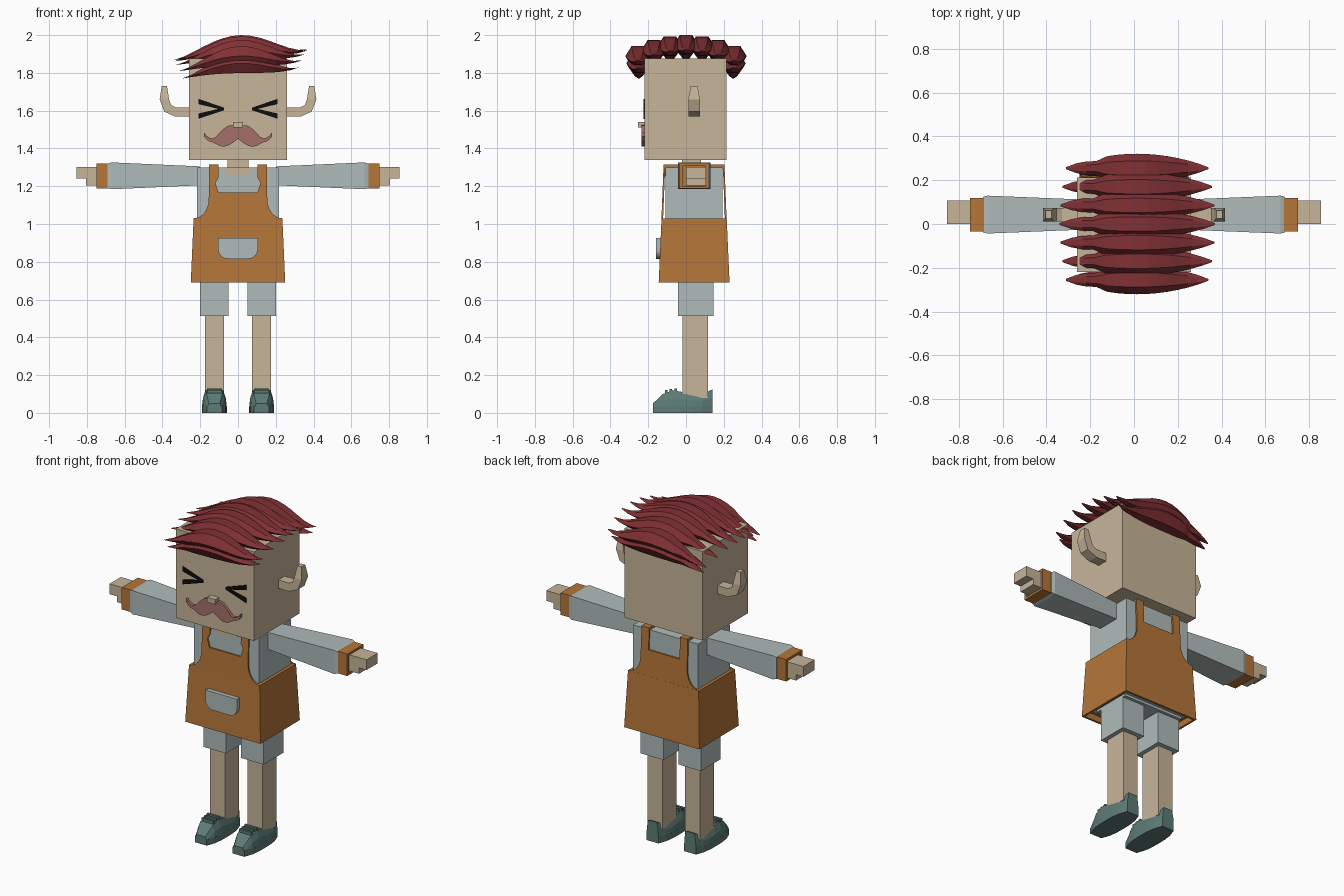
import bpy
import bmesh
from math import sin, cos, pi, radians, exp

default_cube = bpy.data.objects.get("Cube")
if default_cube:
    bpy.data.objects.remove(default_cube, do_unlink=True)


def material(name, *colour):
    """Flat material from a linear colour."""
    result = bpy.data.materials.new(name)
    result.use_nodes = True
    result.diffuse_color = (*colour, 1)
    shader = result.node_tree.nodes["Principled BSDF"]
    shader.inputs["Base Color"].default_value = (*colour, 1)
    return result


skin = material("skin", .57, .46, .32)
cloth = material("pale grey cloth", .43, .5, .49)
orange = material("orange cloth", .46, .18, .04)
dark_red = material("dark red hair", .22, .03, .035)
rose = material("dusty rose", .38, .16, .14)
leather = material("teal leather", .11, .2, .18)
black = material("black", .004, .004, .004)

# Shared centre lines
body_y = .043
arm_z = 1.255
strap_x = .128
skirt_top = 1.03


def loft(name, mat, rings):
    """Join equal-sized rings of points into a closed solid."""
    bm = bmesh.new()
    loops = [[bm.verts.new(point) for point in ring] for ring in rings]
    for lower, upper in zip(loops, loops[1:]):
        for i in range(len(lower)):
            bm.faces.new((lower[i - 1], lower[i], upper[i], upper[i - 1]))
    bm.faces.new(loops[0])
    bm.faces.new(loops[-1])
    bmesh.ops.recalc_face_normals(bm, faces=bm.faces)
    mesh = bpy.data.meshes.new(name)
    bm.to_mesh(mesh)
    bm.free()
    mesh.materials.append(mat)
    bpy.context.collection.objects.link(bpy.data.objects.new(name, mesh))


corners = [(-.5, -.5), (.5, -.5), (.5, .5), (-.5, .5)]


def level_ring(z, width, depth, x=0, y=body_y):
    return [(x + width * u, y + depth * v, z) for u, v in corners]


def arm_ring(x, depth, height):
    return [(x, body_y + depth * u, arm_z + height * v) for u, v in corners]


def box(name, mat, width, depth, bottom, top, x=0, y=body_y):
    loft(name, mat, [level_ring(z, width, depth, x, y) for z in (bottom, top)])


def plate(name, mat, outline, front, thick, lean=0):
    """Flat upright shape; lean tips it back above the skirt."""
    loft(name, mat, [[(x, y + lean * (z - skirt_top), z) for x, z in outline]
                     for y in (front, front + thick)])


def mirrored(half):
    """Full outline from its left half, listed from centre to centre."""
    return half + [(-x, z) for x, z in reversed(half) if x > 0]


def arc(x, z, radius_x, radius_z, start, end, steps=6):
    angles = [radians(start + (end - start) * i / steps) for i in range(steps + 1)]
    return [(x + radius_x * cos(a), z + radius_z * sin(a)) for a in angles]


# Head, neck and nose
box("head", skin, width=.52, depth=.433, bottom=1.34, top=1.875, y=-.003)
box("neck", skin, width=.11, depth=.1, bottom=1.28, top=1.35, y=.03)
box("nose", skin, width=.054, depth=.05, bottom=1.51, top=1.54, y=-.23)


# Moustache, a bowed stroke that thins towards its curled tip
def moustache_edge(t, side):
    middle = 1.46 + .02 * cos(1.3 * pi * t) + .025 * t ** 8
    thickness = .01 + .042 * sin(pi * min(1, .15 + 1.2 * t))
    return .18 * t, middle + side * thickness


steps = [i / 12 for i in range(13)]
upper_edge = [moustache_edge(t, 1) for t in steps]
lower_edge = [moustache_edge(t, -1) for t in reversed(steps)]
plate("moustache", rose, mirrored(upper_edge + lower_edge), front=-.236, thick=.02)

# Torso, neckline and hips
box("shirt", cloth, width=.434, depth=.303, bottom=.72, top=1.3)
plate("neckline", skin, arc(0, 1.299, .087, .045, 180, 360), front=-.113, thick=.008)
box("shorts_hips", cloth, width=.4, depth=.24, bottom=.705, top=.8)

# Apron skirt with a hollow hem
hem = .69
loft("apron_skirt", orange, [
    level_ring(hem + .035, width=.47, depth=.345),
    level_ring(hem, width=.475, depth=.35),
    level_ring(hem, width=.5, depth=.375),
    level_ring(skirt_top, width=.47, depth=.345)])


# Apron bib and back panel, each with two straps
def panel(neck_z, notch):
    inner, outer, top = strap_x - .025, strap_x + .025, 1.315
    neck = [(0, neck_z), (inner, neck_z), (inner + notch, neck_z + .05), (inner, neck_z + .08)]
    strap = [(inner, top), (outer, top)]
    hip_curve = arc(.235, skirt_top + .1, .08, .1, 180, 270)
    return mirrored(neck + strap + hip_curve + [(0, skirt_top)])


plate("apron_bib", orange, panel(1.167, notch=.016), front=-.13, thick=.009, lean=.04)
plate("apron_back", orange, panel(1.185, notch=0), front=.206, thick=.009, lean=-.04)

# Apron pocket with round lower corners
pocket = [(0, .925), (.105, .925)] + arc(.055, .866, .05, .05, 0, -90) + [(0, .816)]
plate("apron_pocket", cloth, mirrored(pocket), front=-.16, thick=.03)


# Horn-like ear section, turned by an angle in degrees
def ear_section(side, x, z, turn, half, depth):
    across_x, across_z = half * sin(radians(turn)), half * cos(radians(turn))
    return [(side * (x + end * across_x), body_y + face * depth, z - end * across_z)
            for end, face in ((1, -1), (1, 1), (-1, 1), (-1, -1))]


# Shoe stations from toe to heel: position, half width and height
shoe_heights = (.05, .1, .12, .11, .1, .1, .124)
shoe_stations = []
for i, height in enumerate(shoe_heights):
    t = i / 6
    shoe_stations.append((-.175 + .315 * t, .066 * (1 - .4 * abs(2 * t - 1) ** 3), height))


def shoe_ring(x, y, half, height):
    left = [(half, .03), (half * .93, height * .65), (half * .72, height)]
    return [(x + u, y, z) for u, z in left] + [(x - u, y, z) for u, z in reversed(left)]


for side, word in ((1, "left"), (-1, "right")):
    # Squeezed-shut eye, two strokes meeting at a point
    for rise, part in ((1, "upper"), (-1, "lower")):
        eye_z = 1.61
        stroke = [(.075, eye_z + .006), (.21, eye_z + .053 * rise),
                  (.21, eye_z + .025 * rise), (.075, eye_z - .008)]
        if rise < 0:
            stroke[0], stroke[-1] = stroke[-1], stroke[0]
        plate(f"{word}_eye_{part}_stroke", black, [(side * x, z) for x, z in stroke],
              front=-.226, thick=.008)

    # Ear: straight root, quarter bend, narrowing tip
    bend = [(x, z, turn) for turn in (0, 45, 90)
            for x, z in arc(.33, 1.66, .06, .067, turn - 90, turn, steps=1)[:1]]
    ear = [ear_section(side, .25, 1.593, 0, .025, .031)]
    ear += [ear_section(side, *station, .025, .031) for station in bend]
    ear.append(ear_section(side, .39, 1.73, 90, .014, .018))
    loft(f"{word}_ear", skin, ear)

    # Strap over the shoulder
    box(f"{word}_shoulder_strap", orange, width=.05, depth=.32,
        bottom=1.295, top=1.315, x=side * strap_x)

    # Sleeve, hollow cuff and hand
    loft(f"{word}_sleeve", cloth, [
        arm_ring(side * .2, depth=.135, height=.1),
        arm_ring(side * .67, depth=.173, height=.142),
        arm_ring(side * .69, depth=.162, height=.128)])
    cuff_end = side * .75
    loft(f"{word}_cuff", orange, [
        arm_ring(side * .68, depth=.153, height=.132),
        arm_ring(cuff_end, depth=.153, height=.132),
        arm_ring(cuff_end, depth=.123, height=.106),
        arm_ring(cuff_end - side * .015, depth=.123, height=.106)])
    box(f"{word}_hand", skin, width=.125, depth=.107,
        bottom=1.24, top=1.302, x=side * .792, y=.053)
    box(f"{word}_curled_fingers", skin, width=.075, depth=.107,
        bottom=1.205, top=1.245, x=side * .768, y=.053)

    # Shorts and leg
    leg_x = side * .125
    box(f"{word}_shorts_leg", cloth, width=.15, depth=.187, bottom=.513, top=.75, x=leg_x, y=.051)
    box(f"{word}_leg", skin, width=.1, depth=.135, bottom=.08, top=.54, x=leg_x, y=.05)

    # Shoe upper, sole and laces
    loft(f"{word}_shoe", leather, [shoe_ring(leg_x, *station) for station in shoe_stations])
    sole = [(leg_x + half, y) for y, half, height in shoe_stations]
    sole += [(leg_x - half, y) for y, half, height in reversed(shoe_stations)]
    loft(f"{word}_sole", leather, [[(x, y, z) for x, y in sole] for z in (0, .035)])
    for i in range(3):
        lace_top = .13 - .004 * i
        box(f"{word}_lace_{i}", leather, width=.08, depth=.014, bottom=lace_top - .02,
            top=lace_top, x=leg_x, y=-.055 - .025 * i)


# Swept six-sided hair lock, arched, pinched near its root and pointed at both ends
def hair_lock(name, y, z, reach):
    rings = []
    for i in range(15):
        t = .01 + .07 * i
        swell = sin(pi * t)
        pinch = exp(-(20 * (t - .2)) ** 2)
        width = .066 * swell ** .8 * (1 - .35 * pinch)
        height = .06 * swell ** 1.6
        middle = z - .07 + .08 * swell ** 1.3 + .06 * t ** 6
        rings.append([((.71 * t - .34) * reach, y + width * cos(a * pi / 3),
                       middle + height * sin(a * pi / 3)) for a in range(6)])
    loft(name, dark_red, rings)


# Locks across the crown, lower and shorter towards front and back
for i in range(7):
    lock_y = .085 * (i - 3)
    hair_lock(f"crown_lock_{i}", lock_y, z=1.937 - .9 * lock_y ** 2, reach=1.02 - 1.3 * lock_y ** 2)

# Fringe locks hanging over the front and back of the head
for side, word in ((-1, "front"), (1, "back")):
    hair_lock(f"{word}_fringe_lock", side * .25, z=1.84, reach=.88)
